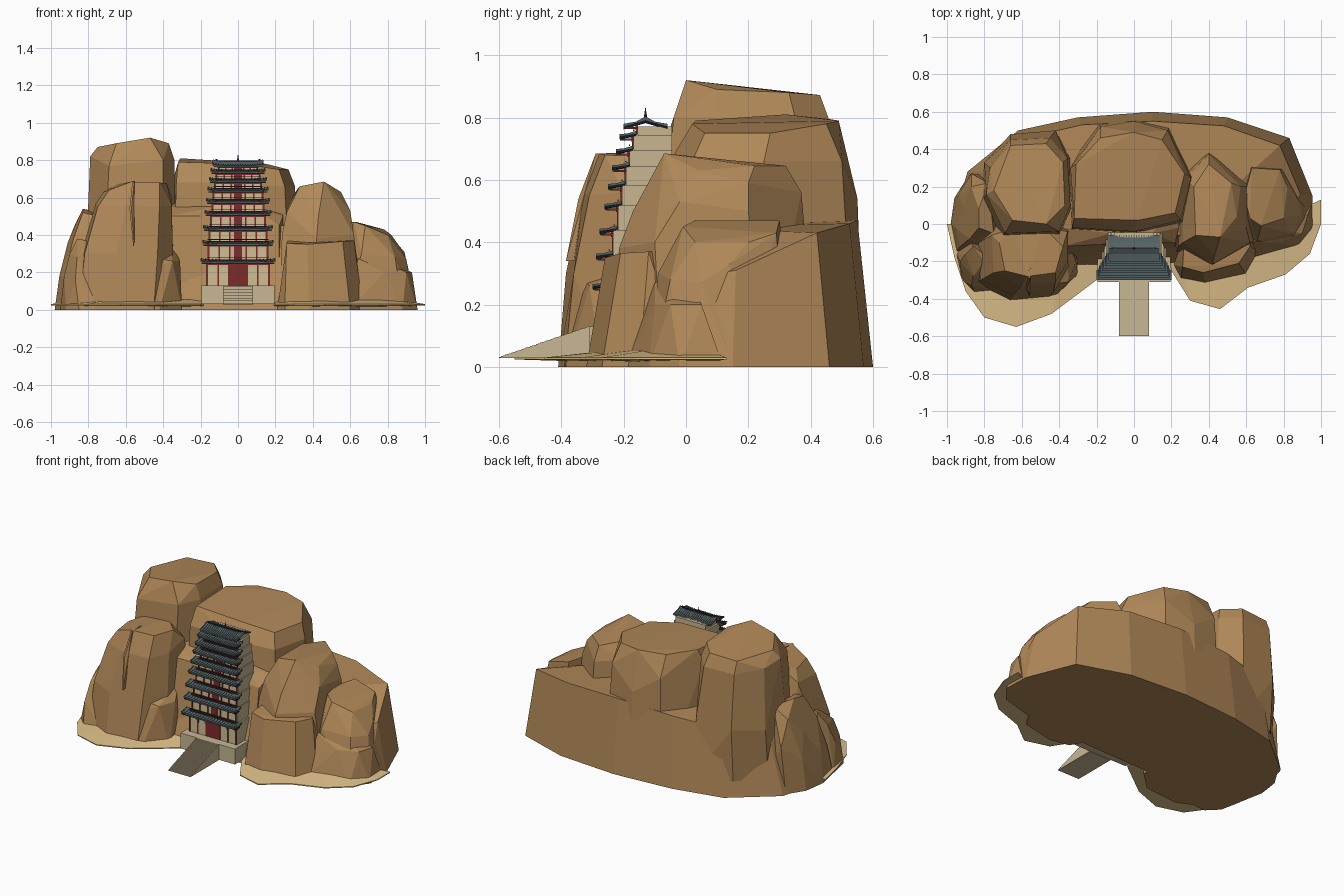
import bpy, bmesh, math


def mat(name, r, g, b):
    m = bpy.data.materials.new(name)
    lin = [((c / 255 + 0.055) / 1.055) ** 2.4 for c in (r, g, b)]
    m.diffuse_color = (*lin, 1)
    return m


ROCK = mat("sandstone", 176, 136, 88)
SAND = mat("sand", 222, 192, 138)
STONE = mat("pale_stone", 200, 184, 148)
WALL = mat("plaster", 200, 182, 144)
CREAM = mat("cream_panel", 210, 190, 148)
RED = mat("red_wood", 124, 44, 42)
TILE = mat("slate_tile", 84, 98, 101)
DARK = mat("dark_trim", 46, 40, 42)


def finish(name, bm, material):
    bmesh.ops.recalc_face_normals(bm, faces=bm.faces)
    me = bpy.data.meshes.new(name)
    bm.to_mesh(me)
    bm.free()
    me.materials.append(material)
    ob = bpy.data.objects.new(name, me)
    bpy.context.collection.objects.link(ob)
    return ob


def add_box(bm, x0, x1, y0, y1, z0, z1):
    v = [bm.verts.new((x, y, z)) for z in (z0, z1) for x, y in ((x0, y0), (x1, y0), (x1, y1), (x0, y1))]
    for f in ((3, 2, 1, 0), (4, 5, 6, 7), (0, 1, 5, 4), (1, 2, 6, 5), (2, 3, 7, 6), (3, 0, 4, 7)):
        bm.faces.new([v[i] for i in f])


def boxes(name, material, dims):
    bm = bmesh.new()
    for d in dims:
        add_box(bm, *d)
    return finish(name, bm, material)


def rock(name, cap, base, z_base=0.0):
    """Faceted boulder: hull of cap points (x, y, z) and a ground outline (x, y)."""
    bm = bmesh.new()
    for p in cap:
        bm.verts.new(p)
    for x, y in base:
        bm.verts.new((x, y, z_base))
    res = bmesh.ops.convex_hull(bm, input=bm.verts)
    bmesh.ops.delete(bm, geom=list({g for g in res["geom_interior"] + res["geom_unused"]
                                   if isinstance(g, bmesh.types.BMVert)}), context='VERTS')
    bmesh.ops.dissolve_limit(bm, angle_limit=math.radians(6), verts=bm.verts, edges=bm.edges)
    return finish(name, bm, ROCK)


# --- cliff: broad rear mass, then the boulders in front of it
rock("rear_cliff",
     [(-.86, .08, .36), (-.79, .28, .37), (-.58, .46, .42), (-.28, .53, .45), (.1, .55, .47), (.48, .525, .46),
      (.78, .42, .43), (.89, .16, .31), (.8, -.02, .28), (.25, -.06, .45), (-.4, -.06, .45)],
     [(-.97, 0), (-.89, .28), (-.62, .5), (-.3, .57), (.1, .6), (.5, .57), (.83, .46), (.955, .15), (.95, -.03),
      (.6, -.17), (.25, -.22), (-.3, -.25), (-.8, -.25)])
rock("tall_left_peak",
     [(-.47, .0, .92), (-.65, .02, .89), (-.75, .18, .87), (-.66, .42, .865), (-.47, .43, .872), (-.38, .33, .88),
      (-.37, .1, .89), (-.79, .16, .82), (-.77, .3, .8), (-.66, .45, .79), (-.45, .46, .79), (-.355, .35, .8),
      (-.34, .1, .8), (-.4, -.04, .8), (-.69, -.05, .77), (-.8, .33, .42), (-.66, .48, .44), (-.42, .5, .45)],
     [(-.82, .1), (-.8, .3), (-.66, .46), (-.42, .5), (-.33, .35), (-.33, .05), (-.4, -.1), (-.72, -.1)], .1)
rock("central_peak",
     [(-.32, .03, .79), (-.31, .32, .81), (-.18, .46, .795), (0, .49, .79), (.15, .45, .78), (.27, .27, .75),
      (.22, .06, .75), (.02, .02, .78), (-.34, .3, .72), (-.18, .52, .66), (0, .55, .54), (.18, .5, .66), (.305, .25, .66),
      (.25, .02, .66), (.0, -.04, .68), (-.33, -.02, .68)],
     [(-.36, .25), (-.2, .55), (0, .57), (.2, .54), (.33, .25), (.28, -.02), (0, -.06), (-.35, -.05)])
rock("recess_ledge",
     [(-.38, -.02, .55), (-.12, -.05, .55), (.1, -.05, .54), (.24, -.02, .5), (-.38, -.12, .5), (-.2, -.11, .5),
      (.22, -.10, .45), (-.35, .15, .58), (.24, .15, .56)],
     [(-.4, -.22), (-.21, -.2), (.22, -.16), (.26, .1), (-.4, .1)])
rock("left_front_boulder",
     [(-.57, -.28, .685), (-.42, -.26, .68), (-.38, -.12, .675), (-.48, -.02, .68), (-.64, -.02, .67), (-.72, -.1, .63),
      (-.69, -.25, .64), (-.76, -.06, .57), (-.75, -.26, .55), (-.6, -.33, .56), (-.42, -.31, .55), (-.355, -.2, .56),
      (-.355, -.04, .6), (-.83, -.1, .32), (-.82, -.3, .3), (-.65, -.385, .3), (-.43, -.36, .3)],
     [(-.86, -.05), (-.85, -.32), (-.66, -.41), (-.45, -.39), (-.34, -.25), (-.34, .05), (-.8, .05)])
rock("left_front_cleft",
     [(-.56, -.2, .688), (-.55, -.2, .688), (-.565, -.29, .684), (-.555, -.29, .684), (-.58, -.345, .54),
      (-.57, -.345, .54), (-.56, -.385, .34), (-.555, -.385, .34), (-.56, -.2, .5)], [(-.56, -.3)], .34)
rock("left_front_step",
     [(-.52, -.33, .29), (-.35, -.31, .26), (-.31, -.2, .26), (-.36, -.08, .36), (-.55, -.15, .34), (-.5, -.365, .2)],
     [(-.58, -.4), (-.42, -.385), (-.3, -.27), (-.3, -.1), (-.55, -.1)])
rock("left_side_boulder",
     [(-.83, .08, .54), (-.78, .22, .53), (-.83, -.02, .52), (-.87, .2, .46), (-.91, .1, .36), (-.88, -.08, .38),
      (-.94, .15, .2), (-.955, -.02, .18), (-.93, -.12, .18), (-.75, -.05, .5), (-.87, .27, .3)],
     [(-.98, .0), (-.96, .14), (-.89, .25), (-.7, .25), (-.7, -.2), (-.95, -.15)])
rock("left_corner_boulder",
     [(-.86, -.12, .38), (-.8, -.2, .36), (-.9, -.16, .3), (-.86, -.28, .28), (-.93, -.2, .18), (-.87, -.33, .16),
      (-.75, -.2, .36)],
     [(-.95, -.16), (-.92, -.3), (-.85, -.37), (-.7, -.36), (-.7, -.1), (-.9, -.05)])
rock("right_front_boulder",
     [(.46, -.07, .685), (.33, -.06, .66), (.32, .2, .65), (.4, .32, .645), (.52, .22, .645), (.55, .04, .63),
      (.27, .25, .56), (.4, .37, .56), (.57, .2, .59), (.6, -.02, .53), (.43, -.17, .5), (.26, -.1, .52), (.6, .2, .5),
      (.235, -.12, .4), (.42, -.215, .38), (.62, -.1, .4)],
     [(.22, -.18), (.24, .3), (.4, .42), (.64, .25), (.67, -.08), (.44, -.24)])
rock("right_front_step",
     [(.26, -.23, .355), (.37, -.26, .35), (.56, -.21, .365), (.62, -.12, .37), (.5, 0, .38), (.27, -.05, .38)],
     [(.21, -.22), (.25, -.295), (.38, -.32), (.6, -.27), (.67, -.15), (.65, 0), (.21, 0)])
rock("right_side_boulder",
     [(.62, .03, .47), (.68, -.01, .45), (.8, .03, .40), (.82, .2, .40), (.78, .29, .43), (.63, .3, .47), (.59, .15, .47),
      (.87, .14, .33), (.84, -.05, .28), (.66, -.09, .3), (.9, .05, .27)],
     [(.58, -.12), (.88, -.11), (.95, -.02), (.955, .15), (.86, .32), (.6, .36)])
rock("right_corner_boulder",
     [(.64, -.1, .27), (.78, -.1, .2), (.9, -.05, .2), (.93, .05, .2), (.7, 0, .3)],
     [(.6, -.2), (.72, -.17), (.88, -.12), (.96, -.02), (.955, .12), (.65, .1)])


# --- sand aprons sloping up to the foot of the cliff
def apron(name, outer):
    bm = bmesh.new()
    rings = []
    for x, y in outer:
        ix, iy = x * .8, y * .3
        rings.append([bm.verts.new(p) for p in ((x, y, .03), (ix, iy, .065), (ix, iy, .012), (x, y, .024))])
    for a, b in zip(rings, rings[1:]):
        for i in range(4):
            bm.faces.new((a[i], b[i], b[(i + 1) % 4], a[(i + 1) % 4]))
    bm.faces.new(rings[0])
    bm.faces.new(rings[-1])
    finish(name, bm, SAND)


apron("left_sand", [(-1, 0), (-.96, -.18), (-.9, -.36), (-.8, -.5), (-.63, -.55), (-.44, -.48), (-.2, -.3)])
apron("right_sand", [(.2, -.25), (.3, -.41), (.46, -.455), (.61, -.34), (.81, -.27), (.94, -.16), (1, 0), (1, .13)])

# --- platform and fine stair
boxes("platform", STONE, [(-.195, .195, -.31, -.05, .03, .13)])
N = 44
boxes("stair", STONE, [(-.08, .08, -.6 + .29 * i / N, -.6 + .29 * (i + 1) / N, .028, .03 + .1 * (i + 1) / N)
                       for i in range(N)])

# --- tower storeys: (eave half width, eave front y, eave z)
TIERS = [(.2, -.3, .25), (.19, -.289, .347), (.186, -.278, .427), (.178, -.262, .507), (.17, -.25, .571),
         (.163, -.237, .631), (.155, -.225, .683), (.147, -.213, .731), (.135, -.2, .768)]
EAVE = [(0, 0), (0, .006), (.025, .008), (.055, .017), (.055, .008)]


def strip(name, material, w, f, z, profile, lift=.008):
    """Roof strip swept along x with upturned ends, plus raised tile ribs."""
    bm = bmesh.new()
    xs = [w * k / 8 for k in range(-8, 9)]
    rows = [[bm.verts.new((x, f + y, z + h + lift * abs(x / w) ** 5)) for y, h in profile] for x in xs]
    n = len(profile)
    for a, b in zip(rows, rows[1:]):
        for i in range(n):
            bm.faces.new((a[i], b[i], b[(i + 1) % n], a[(i + 1) % n]))
    bm.faces.new(rows[0])
    bm.faces.new(rows[-1])
    for k in range(-10, 11):
        x = w * k / 10.3
        up = lift * abs(x / w) ** 5
        pts = profile[1:4]
        lo, hi = [[[bm.verts.new((x + s, f + y, z + h + up + d)) for y, h in pts] for s in (-.0025, .0025)]
                  for d in (0, .003)]
        for i in range(2):
            for p, q in ((hi[0], hi[1]), (lo[0], hi[0]), (hi[1], lo[1])):
                bm.faces.new((p[i], p[i + 1], q[i + 1], q[i]))
        bm.faces.new((lo[0][0], hi[0][0], hi[1][0], lo[1][0]))
    finish(name, bm, material)


walls, wood, trim, arches = [], [], [], bmesh.new()
floor = .13
for i, (w, f, z) in enumerate(TIERS):
    hw, fy, h = w - .028, f + .046, z - floor
    walls.append((-hw, hw, fy, -.045, floor - .02, z + (.012 if i < 8 else .004)))
    # columns, beam and bracket band, red doors in the centre bay
    for k in (-.96, -.62, -.28, .28, .62, .96):
        wood.append((k * hw - .004, k * hw + .004, fy - .006, fy, floor, z + .004))
    bay = .05 if i == 0 else .022
    wood.append((-bay, bay, fy - .004, fy, floor, z))
    wood.append((-hw, hw, fy - .008, fy, z - .01, z + .008))
    wood.append((-w + .008, w - .008, f + .006, fy, z - .005, z + .001))
    # balcony edge and rail
    if i:
        wood.append((-hw - .004, hw + .004, fy - .016, fy - .012, floor + .008, floor + .012))
        trim.append((-hw - .004, hw + .004, fy - .018, fy, floor - .004, floor + .002))
    # arched panels
    for k in (-.79, -.45, .45, .79):
        r, cx = hw * .14, k * hw
        rise = min(r, h * .4)
        top = floor + h * .8 - rise
        pts = [(cx - r, floor), (cx + r, floor)]
        pts += [(cx + r * math.cos(a * math.pi / 6), top + rise * math.sin(a * math.pi / 6)) for a in range(7)]
        face = arches.faces.new([arches.verts.new((x, fy - .003, zz)) for x, zz in pts])
        bmesh.ops.extrude_face_region(arches, geom=[face])
        bmesh.ops.translate(arches, verts=face.verts, vec=(0, .003, 0))
    if i < 8:
        strip("eave_%d" % (i + 1), TILE, w, f, z, EAVE)
        trim.append((-w + .004, w - .004, f + .002, f + .02, z - .004, z + .002))
        floor = z + .018
boxes("storey_walls", WALL, walls)
boxes("red_timber", RED, wood)
boxes("dark_trim", DARK, trim)
finish("arched_panels", arches, CREAM)

# --- curved gable roof on top with ridge, end ornaments and finial
w, f, z = TIERS[-1]
ridge_y = -.13
strip("roof_front", TILE, w, f, z - .006, [(0, 0), (0, .008), (.04, .015), (.07, .032), (.07, .02)])
strip("roof_back", TILE, w, -.06, z - .006, [(0, 0), (0, .008), (-.04, .015), (-.07, .032), (-.07, .02)])
boxes("roof_ridge", DARK, [(-.115, .115, ridge_y - .004, ridge_y + .004, z + .014, z + .03)] +
      [(s * .115 - .005, s * .115 + .005, ridge_y - .004, ridge_y + .004, z + .014, z + .038) for s in (-1, 1)])
bpy.ops.mesh.primitive_cone_add(vertices=8, radius1=.006, radius2=.001, depth=.034, location=(0, ridge_y, z + .045))
bpy.context.object.name = "finial"
bpy.context.object.data.materials.append(RED)
